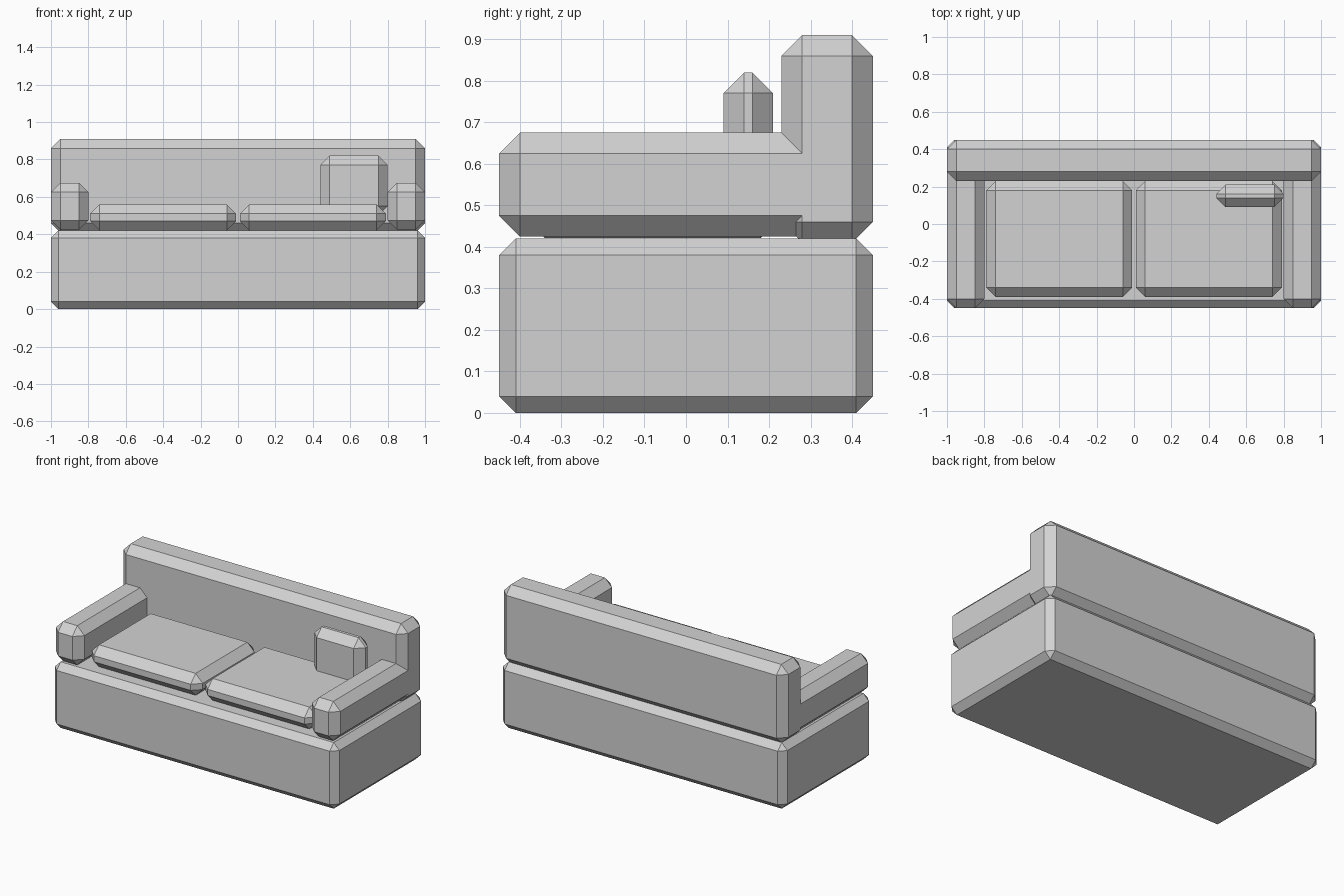
import bpy
import bmesh
from mathutils import Vector

cube = bpy.data.objects.get("Cube")
if cube:
    bpy.data.objects.remove(cube, do_unlink=True)

# Single upholstery colour
GREY = (0.65, 0.65, 0.65, 1)
fabric = bpy.data.materials.new("grey fabric")
fabric.use_nodes = True
fabric.diffuse_color = GREY
for node in fabric.node_tree.nodes:
    if node.type == "BSDF_PRINCIPLED":
        node.inputs["Base Color"].default_value = GREY


def chamfered_box(name, low, high, chamfer):
    """Box between two corners with every edge cut at 45 degrees."""
    low, high = Vector(low), Vector(high)
    size, centre = high - low, (low + high) / 2
    bm = bmesh.new()
    bmesh.ops.create_cube(bm, size=1)
    bmesh.ops.scale(bm, vec=size, verts=bm.verts)
    bmesh.ops.bevel(bm, geom=bm.edges[:], offset=chamfer, offset_type="OFFSET",
                    segments=1, affect="EDGES", clamp_overlap=True)
    bmesh.ops.recalc_face_normals(bm, faces=bm.faces)
    mesh = bpy.data.meshes.new(name)
    bm.to_mesh(mesh)
    bm.free()
    mesh.materials.append(fabric)
    obj = bpy.data.objects.new(name, mesh)
    obj.location = centre
    bpy.context.collection.objects.link(obj)
    return obj


# Base and backrest
chamfered_box("base", (-1, -0.45, 0), (1, 0.45, 0.42), 0.04)
chamfered_box("backrest", (-1, 0.23, 0.41), (1, 0.45, 0.91), 0.05)

# Mirrored armrests and seat cushions
for side, sign in (("left", 1), ("right", -1)):
    arm = chamfered_box(side + "_armrest", (0.8, -0.45, 0.425), (1, 0.35, 0.675), 0.05)
    seat = chamfered_box(side + "_seat_cushion", (0.01, -0.39, 0.421), (0.79, 0.23, 0.56), 0.05)
    for part in (arm, seat):
        part.location.x *= sign

# Small throw pillow in the left corner
chamfered_box("throw_pillow", (0.44, 0.09, 0.5), (0.8, 0.21, 0.82), 0.05)
